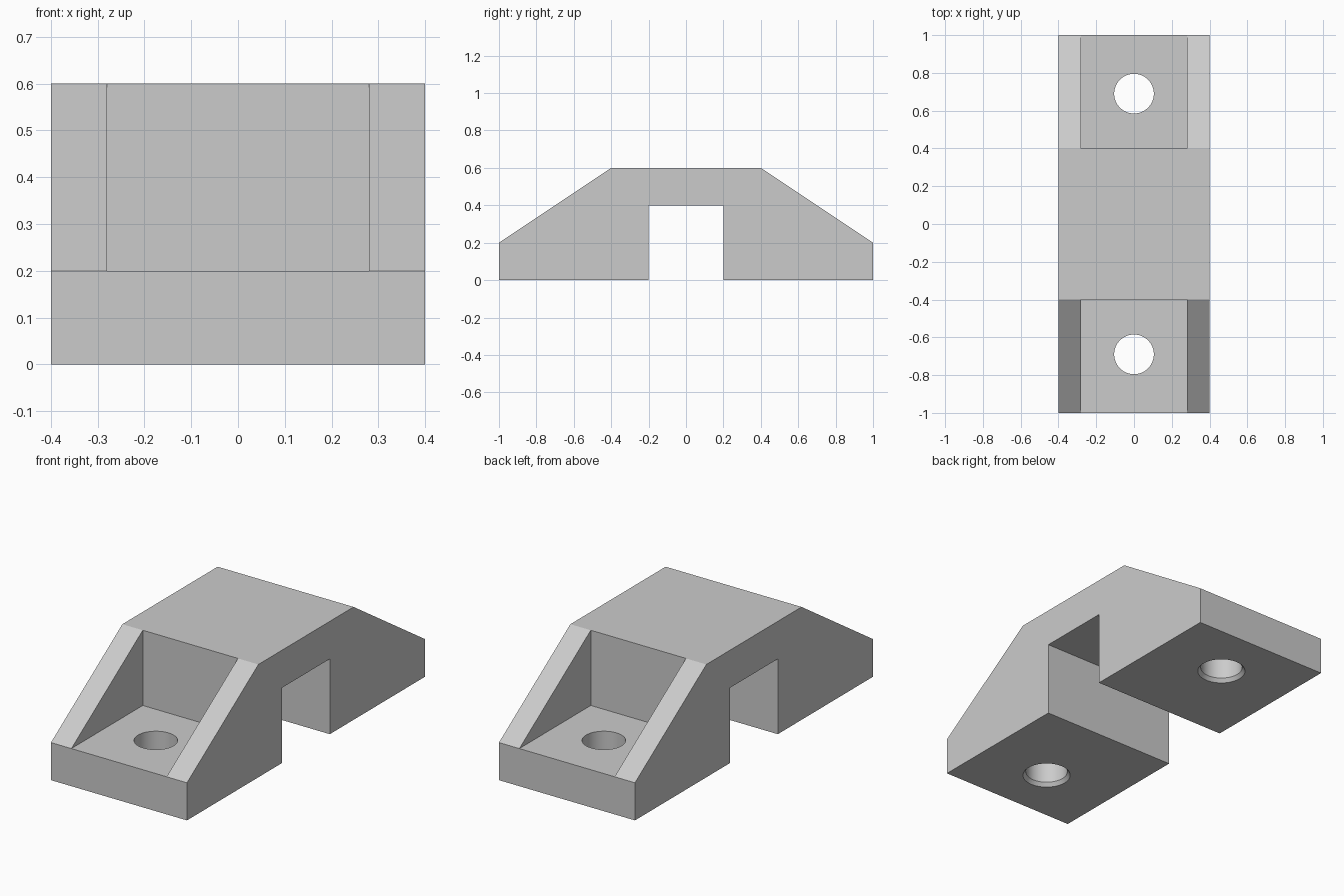
import bpy
import bmesh
from mathutils import Matrix

if "Cube" in bpy.data.objects:
    bpy.data.objects.remove(bpy.data.objects["Cube"])

grey = bpy.data.materials.new("light grey")
grey.diffuse_color = (0.6, 0.6, 0.6, 1)
grey.use_nodes = True
grey.node_tree.nodes["Principled BSDF"].inputs["Base Color"].default_value = grey.diffuse_color


def add_object(name, bm):
    bmesh.ops.recalc_face_normals(bm, faces=bm.faces)
    mesh = bpy.data.meshes.new(name)
    bm.to_mesh(mesh)
    bm.free()
    mesh.materials.append(grey)
    obj = bpy.data.objects.new(name, mesh)
    bpy.context.collection.objects.link(obj)
    return obj


def extrude_profile(name, points, half_width):
    """Extrude a (y, z) outline along x."""
    bm = bmesh.new()
    face = bm.faces.new([bm.verts.new((-half_width, y, z)) for y, z in points])
    result = bmesh.ops.extrude_face_region(bm, geom=[face])
    verts = [v for v in result["geom"] if isinstance(v, bmesh.types.BMVert)]
    bmesh.ops.translate(bm, verts=verts, vec=(2 * half_width, 0, 0))
    return add_object(name, bm)


def cone(name, r_bottom, r_top, y, z0, z1):
    bm = bmesh.new()
    bmesh.ops.create_cone(bm, cap_ends=True, segments=64, radius1=r_bottom,
                          radius2=r_top, depth=z1 - z0,
                          matrix=Matrix.Translation((0, y, (z0 + z1) / 2)))
    return add_object(name, bm)


def cut(target, cutter):
    mod = target.modifiers.new(cutter.name, "BOOLEAN")
    mod.operation = "DIFFERENCE"
    mod.solver = "EXACT"
    mod.object = cutter
    cutter.hide_render = True
    cutter.hide_set(True)


# Bridge-shaped clamp body with sloped shoulders and a central channel
half = [(0.2, 0.4), (0.2, 0), (1, 0), (1, 0.2), (0.4, 0.6)]
outline = half + [(-y, z) for y, z in reversed(half)]
clamp = extrude_profile("clamp_body", outline, 0.4)

for side, label in ((-1, "front"), (1, "back")):
    # Bolt pocket between the two gusset walls
    pocket = [(0.4, 0.2), (1.1, 0.2), (1.1, 0.7), (0.4, 0.7)]
    cut(clamp, extrude_profile(label + "_pocket_cutter",
                               [(side * y, z) for y, z in pocket], 0.28))
    # Bolt hole with a countersink underneath
    y = side * 0.69
    cut(clamp, cone(label + "_hole_cutter", 0.105, 0.105, y, -0.1, 0.3))
    cut(clamp, cone(label + "_countersink_cutter", 0.135, 0.105, y, -0.02, 0.02))

# Bake the cuts, then smooth only the round hole walls
bpy.context.view_layer.objects.active = clamp
clamp.select_set(True)
for mod in list(clamp.modifiers):
    cutter = mod.object
    bpy.ops.object.modifier_apply(modifier=mod.name)
    bpy.data.objects.remove(cutter)
bpy.ops.object.shade_smooth_by_angle(angle=0.35)
